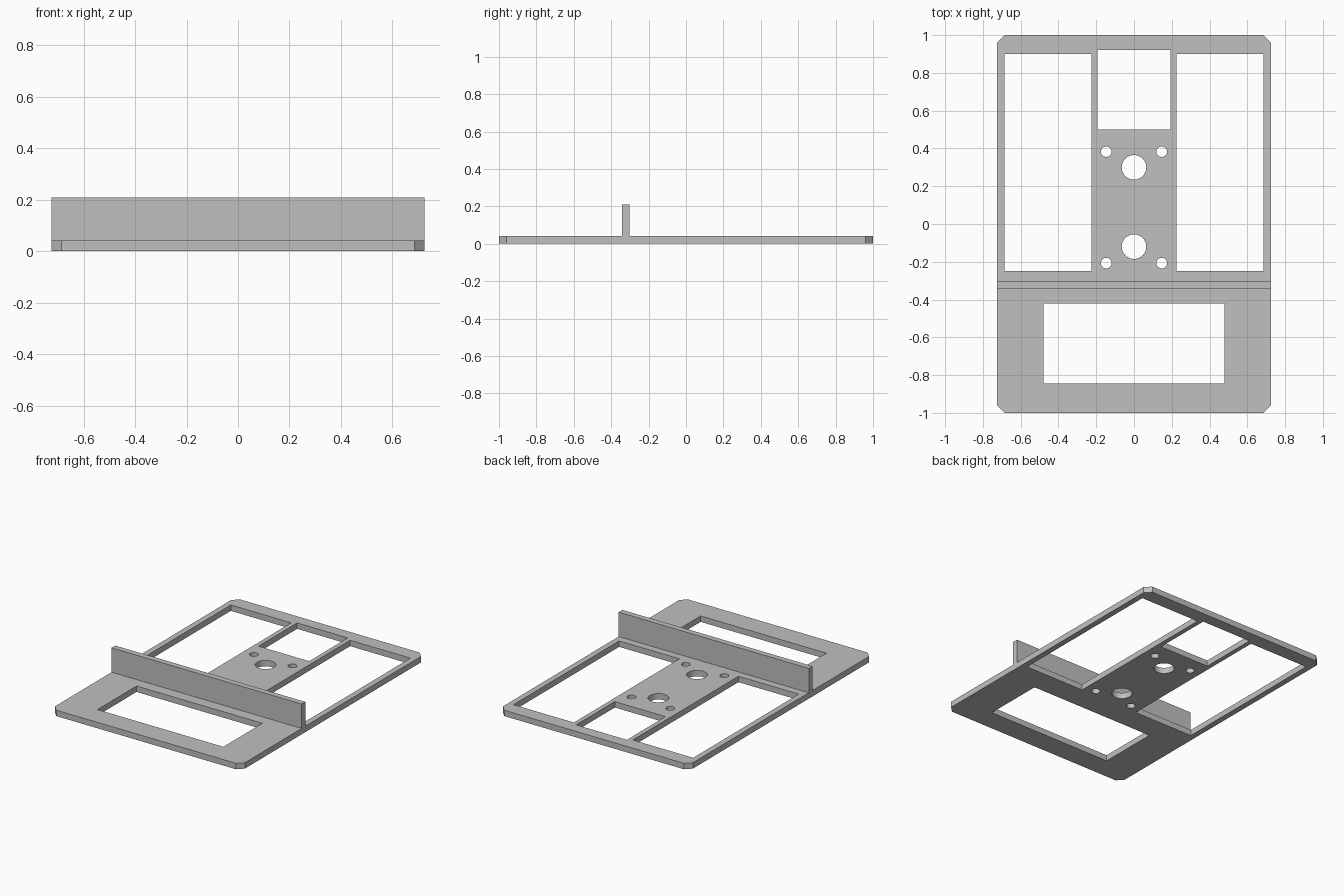
import bpy, bmesh
from math import cos, sin, pi, radians

if "Cube" in bpy.data.objects:
    bpy.data.objects.remove(bpy.data.objects["Cube"], do_unlink=True)

HALF_W, THICK, TOP = 0.725, 0.041, 0.209

grey = bpy.data.materials.new("plain grey")
grey.use_nodes = True
colour = (0.53, 0.53, 0.53, 1)
grey.diffuse_color = colour
grey.node_tree.nodes["Principled BSDF"].inputs["Base Color"].default_value = colour


def rect(x0, x1, y0, y1):
    return [(x0, y0), (x1, y0), (x1, y1), (x0, y1)]


def circle(x, y, r, n=40):
    return [(x + r * cos(2 * pi * i / n), y + r * sin(2 * pi * i / n)) for i in range(n)]


def chamfered(w, h, c):
    return [(-w + c, -h), (w - c, -h), (w, -h + c), (w, h - c),
            (w - c, h), (-w + c, h), (-w, h - c), (-w, -h + c)]


def slab(name, loops, z0, z1):
    """Extrude an outline (first loop) with holes (other loops) into a solid."""
    curve = bpy.data.curves.new(name, 'CURVE')
    curve.dimensions = '2D'
    curve.fill_mode = 'BOTH'
    curve.extrude = (z1 - z0) / 2
    for points in loops:
        spline = curve.splines.new('POLY')
        spline.points.add(len(points) - 1)
        for p, (x, y) in zip(spline.points, points):
            p.co = (x, y, 0, 1)
        spline.use_cyclic_u = True
    ob = bpy.data.objects.new(name, curve)
    bpy.context.collection.objects.link(ob)
    bpy.ops.object.select_all(action='DESELECT')
    ob.select_set(True)
    bpy.context.view_layer.objects.active = ob
    bpy.ops.object.convert(target='MESH')
    ob = bpy.context.object
    ob.name = name
    # weld the caps to the walls and lift into place
    bm = bmesh.new()
    bm.from_mesh(ob.data)
    bmesh.ops.remove_doubles(bm, verts=bm.verts, dist=0.0001)
    bmesh.ops.translate(bm, verts=bm.verts, vec=(0, 0, (z0 + z1) / 2))
    bmesh.ops.recalc_face_normals(bm, faces=bm.faces)
    bm.to_mesh(ob.data)
    bm.free()
    ob.data.materials.clear()
    ob.data.materials.append(grey)
    bpy.ops.object.shade_smooth_by_angle(angle=radians(30))
    return ob


# Base plate: chamfered outline, front and rear windows
loops = [chamfered(HALF_W, 1, 0.04),
         rect(-0.48, 0.48, -0.845, -0.42),
         rect(-0.193, 0.193, 0.5, 0.92)]
# Long side windows
for side in (-1, 1):
    loops.append(rect(*sorted((side * 0.225, side * 0.685)), -0.25, 0.9))
# Large holes, each with a pair of small screw holes
for big_y, small_y in ((0.3, 0.383), (-0.12, -0.207)):
    loops.append(circle(0, big_y, 0.065))
    for side in (-1, 1):
        loops.append(circle(side * 0.147, small_y, 0.028))
slab("base_plate", loops, 0, THICK)

# Upright wall across the plate
slab("cross_wall", [rect(-HALF_W, HALF_W, -0.342, -0.302)], THICK, TOP)
